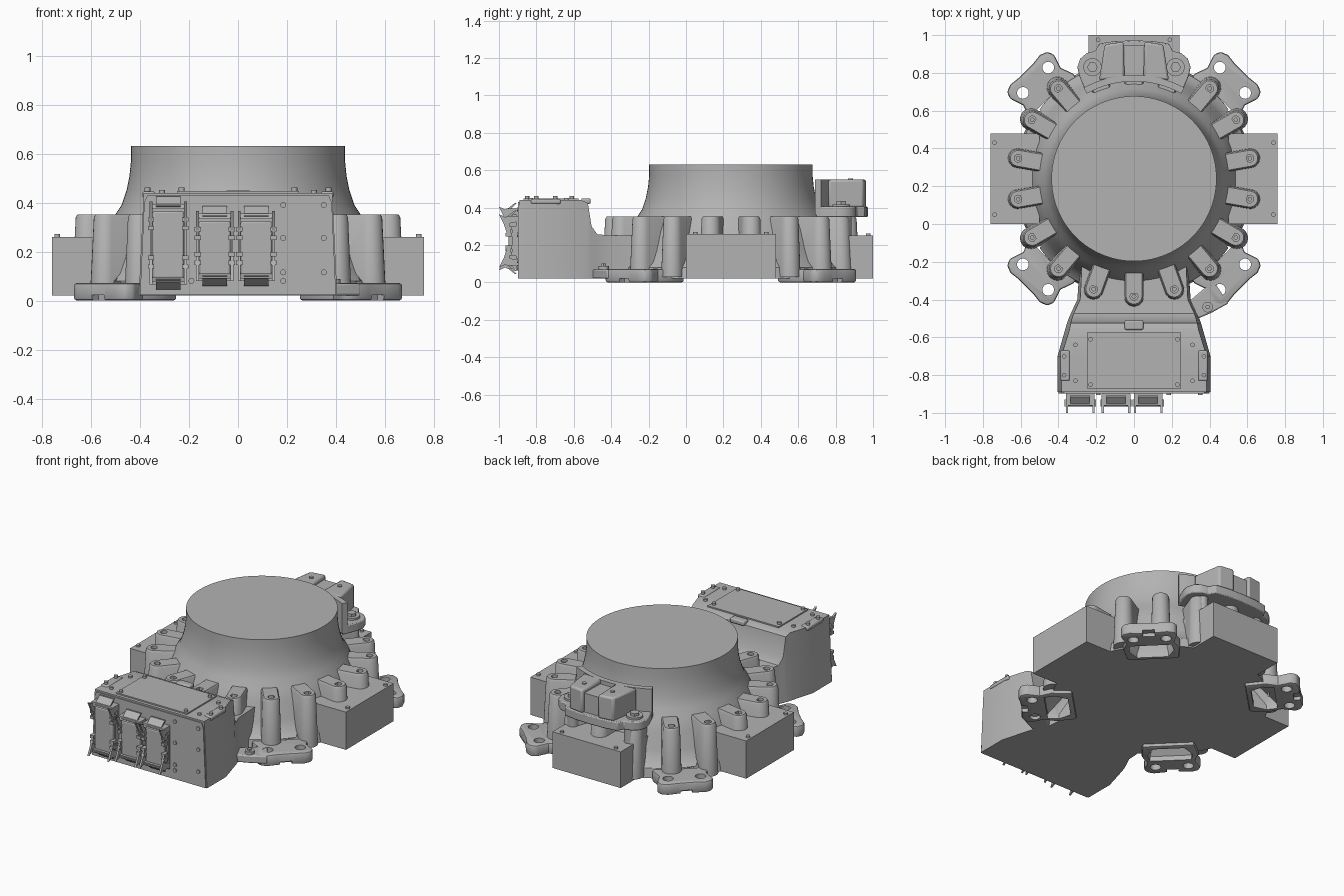
import bpy, bmesh
from math import sin, cos, pi, radians
from mathutils import Matrix, Vector

cube = bpy.data.objects.get("Cube")
if cube:
    bpy.data.objects.remove(cube, do_unlink=True)

GREY = (0.45, 0.45, 0.45, 1)
mat = bpy.data.materials.new("cast_grey")
mat.use_nodes = True
mat.diffuse_color = GREY
mat.node_tree.nodes["Principled BSDF"].inputs["Base Color"].default_value = GREY

CY = 0.24                                   # y of the ring axis
AXIS = Matrix.Translation((0, CY, 0))
IDENT = [Matrix.Identity(4)]
parts = []


def finish(name, bm, bevel=0):
    bmesh.ops.recalc_face_normals(bm, faces=bm.faces)
    mesh = bpy.data.meshes.new(name)
    bm.to_mesh(mesh)
    bm.free()
    mesh.materials.append(mat)
    ob = bpy.data.objects.new(name, mesh)
    bpy.context.collection.objects.link(ob)
    if bevel:
        mod = ob.modifiers.new("bevel", "BEVEL")
        mod.width, mod.segments, mod.limit_method = bevel, 2, "ANGLE"
        mod.angle_limit = radians(40)
    parts.append(ob)
    return ob


def add_loft(bm, rings, mats=IDENT):
    """Bridge rings of equal length and cap both ends."""
    for m in mats:
        loops = [[bm.verts.new(m @ Vector(p)) for p in r] for r in rings]
        n = len(loops[0])
        for a, b in zip(loops, loops[1:]):
            for i in range(n):
                j = (i + 1) % n
                bm.faces.new((a[i], a[j], b[j], b[i]))
        bm.faces.new(loops[0][::-1])
        bm.faces.new(loops[-1])


def loft(name, rings, mats=IDENT, bevel=0):
    bm = bmesh.new()
    add_loft(bm, rings, mats)
    return finish(name, bm, bevel)


def flat(pts, z):
    return [(x, y, z) for x, y in pts]


def prism(name, pts, z0, z1, mats=IDENT, bevel=0):
    return loft(name, [flat(pts, z0), flat(pts, z1)], mats, bevel)


def box(name, x0, x1, y0, y1, z0, z1, bevel=0):
    return prism(name, [(x0, y0), (x1, y0), (x1, y1), (x0, y1)], z0, z1, bevel=bevel)


def circle(cx, cy, r, n=16):
    return [(cx + r * cos(2 * pi * i / n), cy + r * sin(2 * pi * i / n)) for i in range(n)]


def spots(points, turn=Matrix.Identity(4)):
    return [Matrix.Translation(p) @ turn for p in points]


def around(angles):
    return [AXIS @ Matrix.Rotation(radians(a), 4, "Z") for a in angles]


def mirrored(half):
    return half + [(-x, y) for x, y in reversed(half) if x]


# Flared main housing, turned round the axis
profile = [(0, .63), (.437, .63), (.437, .57), (.443, .51), (.455, .45), (.475, .39),
           (.505, .345), (.535, .27), (.565, .17), (.59, .11), (.62, .08), (.63, .02), (0, .02)]
bm = bmesh.new()
verts = [bm.verts.new((r, 0, z)) for r, z in profile]
edges = [bm.edges.new(p) for p in zip(verts, verts[1:])]
bmesh.ops.spin(bm, geom=verts + edges, axis=(0, 0, 1), cent=(0, 0, 0),
               angle=2 * pi, steps=108, use_duplicate=False)
bmesh.ops.remove_doubles(bm, verts=bm.verts, dist=0.0005)
bmesh.ops.transform(bm, matrix=AXIS, verts=bm.verts)
housing = finish("main_housing", bm)


# Radial ribs with a bolt recess in each pad
def rib_ring(w, tip, z):
    arc = [(tip + w * cos(a), w * sin(a), z) for a in (pi * (i / 12 - .5) for i in range(13))]
    return [(.4, -w, z)] + arc + [(.4, w, z)]


def hole_ring(r, z):
    angles = [-pi * .75] + [pi * (i / 12 - .5) for i in range(13)] + [pi * .75]
    return [(.622 + r * cos(a), r * sin(a), z) for a in angles]


ribs = loft("pad_ribs", [rib_ring(.058, .63, .03), rib_ring(.049, .623, .34), rib_ring(.042, .622, .352),
                         hole_ring(.021, .352), hole_ring(.021, .335), hole_ring(.010, .335),
                         hole_ring(.010, .31)], around(range(10, 370, 20)))

# Four mounting feet; local x points outwards
DIAGONALS = around((45, 135, 225, 315))
half_foot = [(.50, .15), (.62, .165), (.69, .14), (.765, .165), (.80, .15), (.815, .11), (.808, .05)]
foot = half_foot + [(x, -y) for x, y in reversed(half_foot)]
feet = prism("mounting_feet", foot, 0, .072, DIAGONALS, bevel=.012)

# Cutter for the foot pockets, bolt holes and edge notches
bm = bmesh.new()
pocket_low = [(.53, -.09), (.60, -.13), (.665, -.12), (.665, .12), (.60, .13), (.53, .09)]
pocket_high = [(.49, -.07), (.51, -.09), (.55, -.08), (.55, .08), (.51, .09), (.49, .07)]
add_loft(bm, [flat(pocket_low, -.05), flat(pocket_low, .03), flat(pocket_high, .14)], DIAGONALS)
for t in (-.095, .095):
    add_loft(bm, [flat(circle(.737, t, .031, 24), -.05), flat(circle(.737, t, .031, 24), .2)], DIAGONALS)
notch = [(.77, -.035), (.85, -.035), (.85, .035), (.77, .035)]
add_loft(bm, [flat(notch, -.05), flat(notch, .022)], DIAGONALS)
cutter = finish("foot_cutter", bm)
parts.remove(cutter)
cutter.hide_render = True
for ob in (housing, ribs, feet):
    mod = ob.modifiers.new("pockets", "BOOLEAN")
    mod.operation, mod.object, mod.solver = "DIFFERENCE", cutter, "EXACT"
    bpy.context.view_layer.objects.active = ob
    for m in [m.name for m in ob.modifiers]:
        bpy.ops.object.modifier_apply(modifier=m)
bpy.data.objects.remove(cutter, do_unlink=True)

# Side and back boxes
for side, name in ((-1, "right"), (1, "left")):
    box(name + "_side_box", *sorted((side * .5, side * .76)), 0, .48, .02, .26)
box("back_box", -.24, .24, .7, 1, .02, .25)

# Front junction box with a narrowing neck: y, half width low, half width high, top
sections = [(-.89, .405, .385, .44), (-.70, .405, .385, .44), (-.56, .365, .342, .44), (-.525, .355, .335, .425),
            (-.505, .348, .33, .30), (-.475, .335, .32, .258), (-.40, .30, .285, .25), (-.1, .28, .27, .25)]
loft("junction_box", [[(-b, y, .02), (b, y, .02), (t, y, h), (-t, y, h)] for y, b, t, h in sections])
box("junction_lid", -.25, .25, -.87, -.575, .43, .448)
loft("front_cover", [[(-.4, y, .022), (.4, y, .022), (.383, y, .40), (.37, y, .43), (-.37, y, .43), (-.383, y, .40)]
                     for y in (-.897, -.885)])
box("lid_hinge_block", -.05, .05, -.56, -.51, .42, .45, bevel=.008)
for x in (-.365, .365):
    box("lid_edge_block", x - .025, x + .025, -.83, -.67, .42, .446, bevel=.008)

# Screws on upward and forward faces
dot = circle(0, 0, .012, 12)
tops = [(s * .37, y, .445) for s in (-1, 1) for y in (-.8, -.7)]
tops += [(s * .23, y, .445) for s in (-1, 1) for y in (-.85, -.61)]
tops += [(s * .31, y, .436) for s in (-1, 1) for y in (-.83, -.64)]
tops += [(s * .738, y, .255) for s in (-1, 1) for y in (.05, .43)]
tops += [(s * .19, .975, .245) for s in (-1, 1)]
prism("top_screws", dot, 0, .016, spots(tops))
fronts = [(x, -.89, z) for x in (.185, .35) for z in (.115, .255, .39)]
fronts += [(x, -.89, .08) for x in (-.19, .185)]
prism("front_screws", dot, 0, .014, spots(fronts, Matrix.Rotation(pi / 2, 4, "X")))

# Earthing lug beside the neck
prism("lug_plate", [(.28, -.42), (.34, -.50), (.41, -.47), (.5, -.42), (.42, -.3)], .02, .07, bevel=.008)
prism("lug_boss", circle(.39, -.44, .028, 20), .06, .088)
prism("lug_bolt", circle(.39, -.44, .013, 6), .08, .10)


# Plug connectors with a latch lever at each end
def connector(x, z0, z1):
    mid = (z0 + z1) / 2
    box("connector_base", x - .075, x + .075, -.91, -.88, z0 + .02, z1 - .03)
    box("connector_hood", x - .064, x + .064, -.948, -.89, z0 + .045, z1 - .06, bevel=.008)
    for s in (-1, 1):
        e = z1 if s > 0 else z0

        def slab(name, a, b, outline):
            loft(name, [[(px, y, e + s * d) for y, d in outline] for px in (a, b)])
        slab("latch_handle", x - .05, x + .05, [(-.905, 0), (-.915, 0), (-.965, -.04), (-.955, -.05)])
        slab("latch_bar", x - .076, x + .076, [(-.90, -.03), (-.96, -.03), (-.965, -.052), (-.90, -.052)])
        for side in (-1, 1):
            c = x + side * .07
            slab("latch_arm", c - .006, c + .006,
                 [(-.90, -.03), (-.955, -.04), (-1, -.02), (-.975, -.07), (-.955, -.13), (-.935, -.13),
                  (-.945, -.07), (-.90, -.06)])
            for d in (-.085, -.12):
                slab("latch_pin", c - .013, c + .013, [(-.93, d), (-.965, d), (-.965, d - .018), (-.93, d - .018)])
            box("connector_rail", c - .004, c + .004, -.93, -.89, mid - .08, mid + .08)


connector(-.285, .045, .425)
connector(-.095, .06, .385)
connector(.075, .06, .385)


# Raised back bracket following the ring
def arc(r, a0, a1, n=16):
    return [(r * sin(a), CY + r * cos(a)) for a in (radians(a0 + (a1 - a0) * i / n) for i in range(n + 1))]


rim = mirrored([(0, .972), (.10, .968), (.185, .955), (.205, .915), (.25, .905), (.285, .875),
                (.30, .83), (.29, .785), (.255, .70)])
inner = arc(.52, 29, -29)
right = [p for p in rim if p[0] >= 0]
left = [p for p in rim if p[0] < 0]
prism("bracket_flange", right + inner + left, .35, .405, bevel=.008)
prism("bracket_arc_wall", arc(.515, -29, 29) + arc(.55, 29, -29), .36, .55)
box("bracket_core", -.06, .06, .77, .945, .40, .525)
for s in (-1, 1):
    block = [(s * .05, .775), (s * .055, .965), (s * .155, .95), (s * .185, .76)]
    prism("bracket_block", block, .40, .55, bevel=.012)
    prism("bracket_block_screw", circle(s * .10, .88, .014, 12), .54, .556)
    prism("bracket_ear_boss", circle(s * .22, .83, .048, 24), .40, .418)
    prism("bracket_ear_bolt", circle(s * .22, .83, .028, 6), .41, .435)
    prism("bracket_post", circle(s * .20, .85, .035, 20), .24, .36)

# Smooth shading with sharp edges kept
bpy.ops.object.select_all(action="DESELECT")
for ob in parts:
    ob.select_set(True)
bpy.context.view_layer.objects.active = housing
bpy.ops.object.shade_smooth_by_angle(angle=radians(32))
